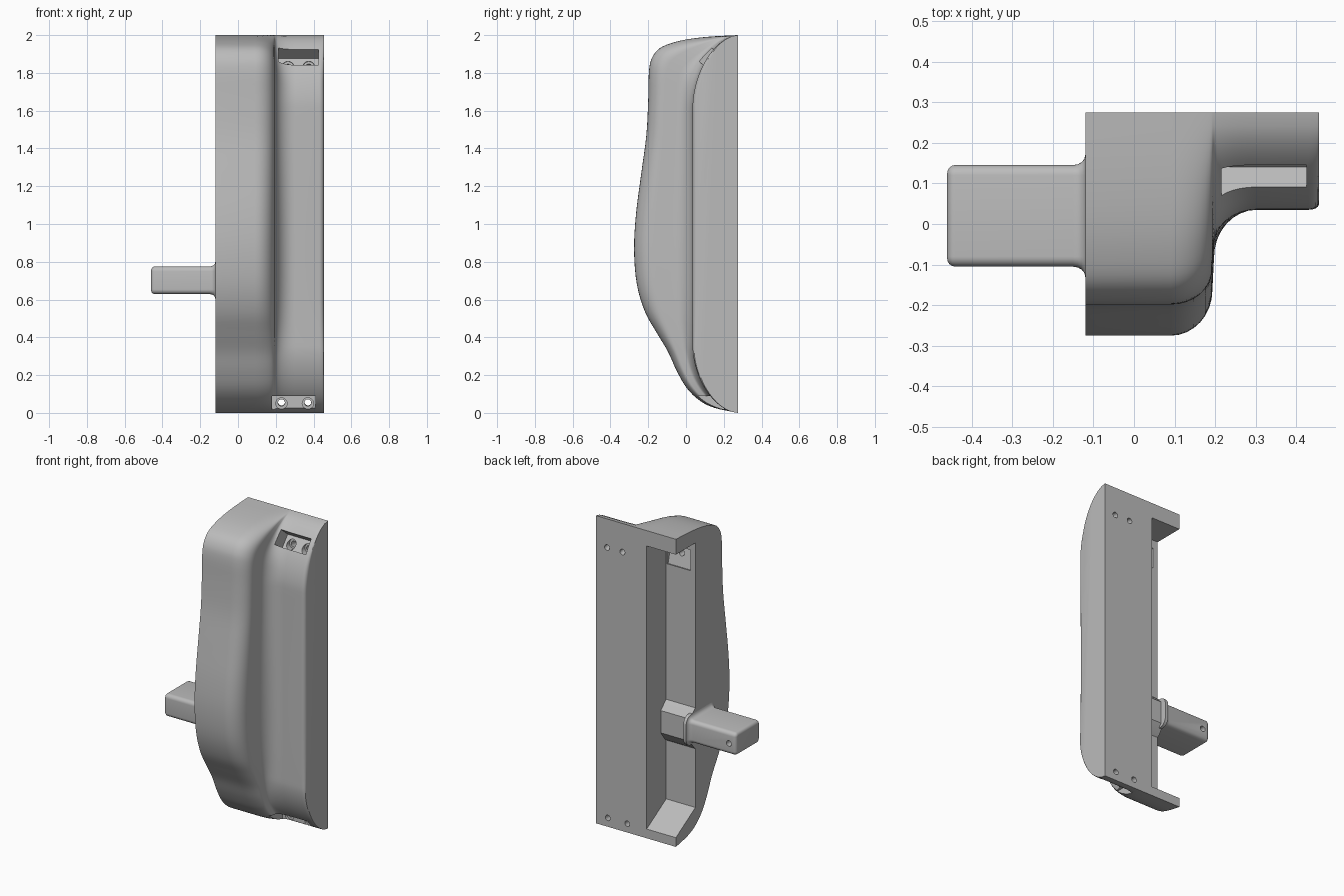
import bpy, bmesh, math
from mathutils import Vector, Matrix

cube = bpy.data.objects.get("Cube")
if cube:
    bpy.data.objects.remove(cube, do_unlink=True)

grey = bpy.data.materials.new("plain grey")
grey.use_nodes = True
colour = (0.5, 0.5, 0.5, 1)
grey.diffuse_color = colour
grey.node_tree.nodes["Principled BSDF"].inputs["Base Color"].default_value = colour

BACK = 0.275      # flat rear plane
INNER = -0.12     # open inner side
OUTER = 0.455     # outer side of the flange


def finish(bm, name):
    """Turn a bmesh into a named object."""
    bmesh.ops.recalc_face_normals(bm, faces=bm.faces)
    mesh = bpy.data.meshes.new(name)
    bm.to_mesh(mesh)
    bm.free()
    mesh.materials.append(grey)
    obj = bpy.data.objects.new(name, mesh)
    bpy.context.collection.objects.link(obj)
    return obj


def skin(sections, name, closed):
    """Loft equal-length point loops and cap both ends."""
    bm = bmesh.new()
    rows = [[bm.verts.new(p) for p in row] for row in sections]
    count = len(rows[0])
    for a, b in zip(rows, rows[1:]):
        for i in range(count if closed else count - 1):
            j = (i + 1) % count
            bm.faces.new((a[i], a[j], b[j], b[i]))
    bm.faces.new(rows[0])
    bm.faces.new(rows[-1])
    return finish(bm, name)


def prism(profile, x0, x1, name):
    """Extrude a (y, z) outline along x."""
    return skin([[(x, y, z) for y, z in profile] for x in (x0, x1)], name, True)


def box(centre, size, name, tilt=0):
    bm = bmesh.new()
    matrix = (Matrix.Translation(centre) @ Matrix.Rotation(tilt, 4, 'X')
              @ Matrix.Diagonal((*size, 1)))
    bmesh.ops.create_cube(bm, size=1, matrix=matrix)
    return finish(bm, name)


def rod(a, b, radius, name):
    """Cylinder between two points."""
    a, b = Vector(a), Vector(b)
    turn = (b - a).to_track_quat('Z', 'Y').to_matrix().to_4x4()
    bm = bmesh.new()
    bmesh.ops.create_cone(bm, cap_ends=True, segments=24, radius1=radius,
                          radius2=radius, depth=(b - a).length,
                          matrix=Matrix.Translation((a + b) / 2) @ turn)
    return finish(bm, name)


def cut(target, cutter):
    """Subtract a cutter and discard it."""
    mod = target.modifiers.new("cut", 'BOOLEAN')
    mod.operation = 'DIFFERENCE'
    mod.solver = 'EXACT'
    mod.object = cutter
    bpy.context.view_layer.objects.active = target
    bpy.ops.object.modifier_apply(modifier=mod.name)
    bpy.data.objects.remove(cutter, do_unlink=True)


def smooth_curve(points, steps):
    """Catmull-Rom curve through 2D points."""
    pts = [Vector(p) for p in points]
    pts = [2 * pts[0] - pts[1]] + pts + [2 * pts[-1] - pts[-2]]
    out = []
    for a, b, c, d in zip(pts, pts[1:], pts[2:], pts[3:]):
        for k in range(steps):
            t = k / steps
            out.append(0.5 * (2 * b + (c - a) * t + (2 * a - 5 * b + 4 * c - d) * t ** 2
                              + (3 * b - a - 3 * c + d) * t ** 3))
    return out + [pts[-2]]


# Grip profile (y, z), from the bottom rear edge round to the top rear edge
grip = smooth_curve([
    (BACK, 0), (.153, .026), (.074, .064), (.005, .13), (-.048, .22), (-.095, .323),
    (-.155, .424), (-.217, .535), (-.26, .68), (-.275, .86), (-.265, 1.05),
    (-.238, 1.26), (-.21, 1.47), (-.2, 1.66), (-.196, 1.81), (-.18, 1.88),
    (-.14, 1.93), (-.07, 1.96), (.02, 1.98), (.14, 1.993), (BACK, 2)], 4)


def flange_point(p):
    """Matching point on the flatter flange profile with rounded ends."""
    depth, power = 0.24, 1.8
    low, high = 0.35, 1.62
    if low < p.y < high:
        return Vector((BACK - depth, p.y))
    centre, rise = ((BACK, low), low) if p.y <= low else ((BACK, high), 2 - high)
    ray = p - Vector(centre)
    k = (abs(ray.x) / depth) ** power + (abs(ray.y) / rise) ** power
    return Vector(centre) + ray * k ** (-1 / power)


flange = [flange_point(p) for p in grip]

# Blend from grip to flange across x: round shoulder, concave fillet, edge round
quarter = [i / 8 * math.pi / 2 for i in range(9)]
stations = [(INNER, 0)]
stations += [(.09 + .103 * math.sin(a), .36 * (1 - math.cos(a))) for a in quarter]
stations += [(.197 + .105 * (1 - math.cos(a)), .62 + .38 * math.sin(a)) for a in quarter]
stations += [(OUTER - .025 * (1 - math.sin(a)), 1 + .09 * (1 - math.cos(a)))
             for a in quarter[:1]]
stations += [(OUTER - .025 * (1 - math.sin(a)), 1 + .09 * (1 - math.cos(a)))
             for a in quarter[2::2]]

sections = []
for x, w in stations:
    sections.append([(x, *g.lerp(f, w)) if w <= 1 else (x, *(g + (f - g) * w))
                     for g, f in zip(grip, flange)])
body = skin(sections, "handle_body", True)

# Rear cavity, open at the back and the inner side
cut(body, prism([(.35, .015), (.075, .18), (.075, 1.9), (.35, 1.9)], -.3, .09, "cavity"))
cut(body, box((0, .085, 1.78), (.17, .08, .13), "cavity_pocket", .25))
cut(body, rod((0, .1, 1.79), (0, -.02, 1.79), .018, "cavity_hole"))

# Screw pockets on the flange
cut(body, box((.32, .084, 1.912), (.21, .23, .098), "top_pocket", math.radians(-40)))
cut(body, box((.295, .05, .05), (.23, .3, .08), "bottom_pocket"))

# Screw holes with counterbores
for x in (.265, .375):
    cut(body, rod((x, .15, 1.838), (x, .195, 1.83), .03, "top_bore"))
    cut(body, rod((x, .15, 1.838), (x, .32, 1.805), .018, "top_hole"))
for x in (.23, .37):
    cut(body, rod((x, .15, .05), (x, .215, .05), .03, "bottom_bore"))
    cut(body, rod((x, .15, .05), (x, .32, .06), .018, "bottom_hole"))


def rounded_loop(x, grow):
    """Rounded rectangle around the tang axis, grown by an offset."""
    radius = .025 + grow
    loop = []
    for corner, (sy, sz) in enumerate(((1, 1), (-1, 1), (-1, -1), (1, -1))):
        for k in range(7):
            a = (corner + k / 6) * math.pi / 2
            loop.append((x, .02 + sy * .1 + radius * math.cos(a),
                         .702 + sz * .048 + radius * math.sin(a)))
    return loop


# Tang with a rounded tip and a flared root
tip = [(-.46 + .02 * (1 - math.cos(a)), .02 * (math.sin(a) - 1)) for a in quarter[::2]]
root = [(-.15 + .03 * math.sin(a), .025 * (1 - math.cos(a))) for a in quarter[::2]]
tang = skin([rounded_loop(x, g) for x, g in tip + root + [(-.1, .025)]], "tang", True)
cut(tang, rod((-.41, .2, .7), (-.41, .08, .7), .018, "tang_hole"))

# Sloped boss carrying the tang inside the cavity
boss = prism([(.06, .55), (.09, .575), (.13, .63), (.13, .775), (.09, .815), (.06, .84)],
             INNER, .1, "tang_boss")

for obj in (body, tang, boss):
    bpy.ops.object.select_all(action='DESELECT')
    obj.select_set(True)
    bpy.context.view_layer.objects.active = obj
    bpy.ops.object.shade_smooth_by_angle(angle=math.radians(32))
